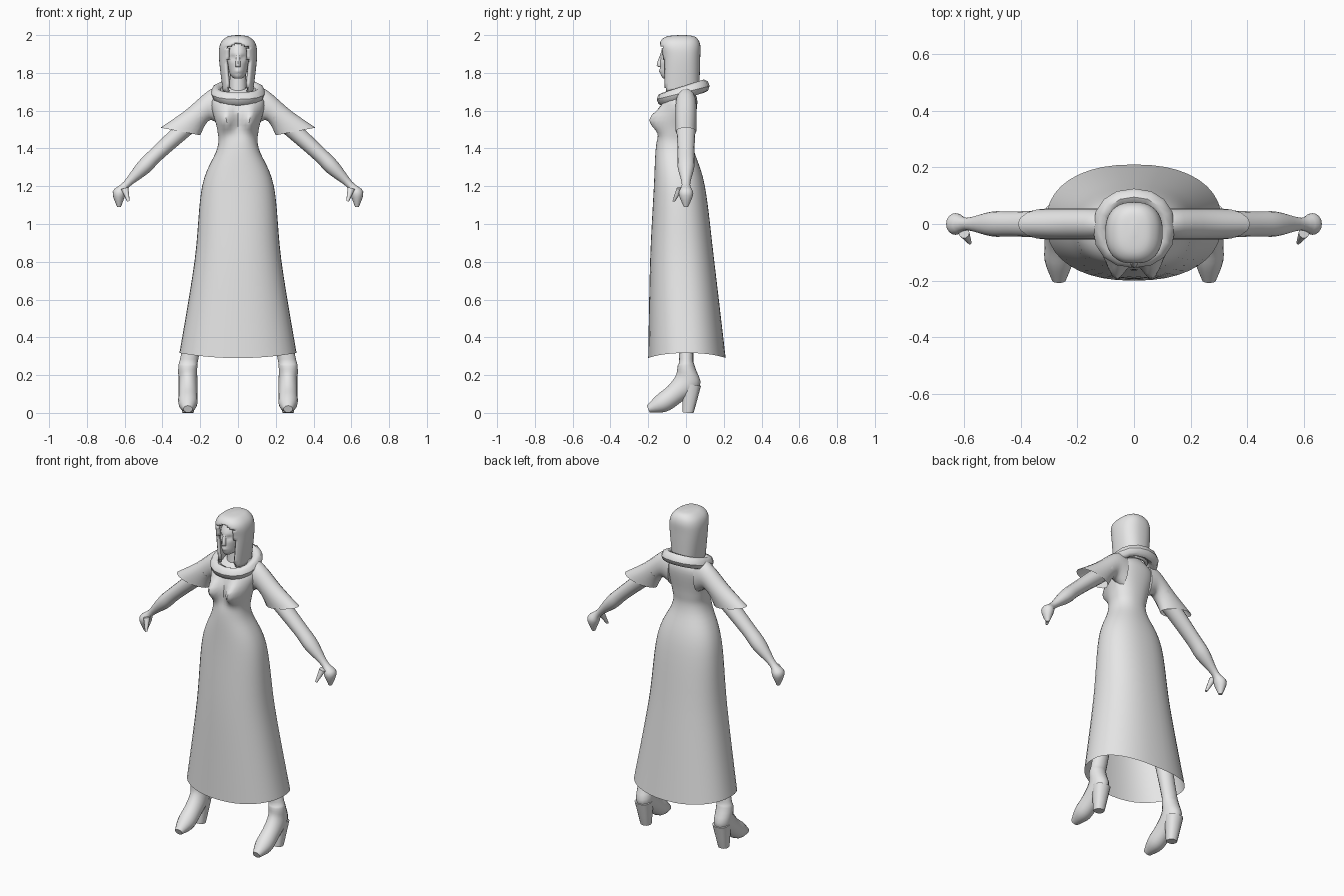
import bpy, bmesh, math
from mathutils import Vector

cube = bpy.data.objects.get("Cube")
if cube:
    bpy.data.objects.remove(cube, do_unlink=True)

light_grey = (0.8, 0.8, 0.8, 1)
grey = bpy.data.materials.new("light_grey")
grey.use_nodes = True
grey.diffuse_color = light_grey
grey.node_tree.nodes["Principled BSDF"].inputs["Base Color"].default_value = light_grey


def spline(rings, steps):
    """Catmull-Rom interpolation between rings."""
    last = len(rings) - 1
    result = []
    for i in range(last):
        before, start, end, after = (rings[max(0, min(last, i + k))] for k in (-1, 0, 1, 2))
        for step in range(steps):
            t = step / steps
            result.append([q + t / 2 * (r - p + t * (2 * p - 5 * q + 4 * r - s + t * (3 * (q - r) + s - p)))
                           for p, q, r, s in zip(before, start, end, after)])
    return result + [rings[last]]


def upright(profile):
    """Level rings from height, front, back and half width."""
    return [(front, z, back, z, width, 0) for z, front, back, width in profile]


def limb(path, flatness=1, offset=lambda height: 0, widest=1):
    """Rings square to a path of points, each with a radius."""
    rings = []
    for i, (across, height, radius) in enumerate(path):
        before, after = path[max(i - 1, 0)], path[min(i + 1, len(path) - 1)]
        along = Vector((after[0] - before[0], after[1] - before[1])).normalized() * radius
        rings.append((across - along.y, height + along.x, across + along.y, height - along.x,
                      min(radius * flatness, widest), offset(height)))
    return rings


def power(value, exponent):
    return math.copysign(abs(value) ** exponent, value)


def loft(name, plane, rings, sides=16, steps=4, exponent=1, caps=(True, True),
         mirror=False, shape=None, cut=None, thickness=0):
    """Skin a row of rings, each spanning two points of the xz or yz plane."""
    def place(along, height, across):
        return Vector((along, across, height) if plane == "xz" else (across, along, height))

    bm = bmesh.new()
    rows = []
    for a, a_height, b, b_height, width, offset in spline(rings, steps):
        first, second = place(a, a_height, offset), place(b, b_height, offset)
        centre, reach, spread = (first + second) / 2, (first - second) / 2, place(0, 0, width)
        row = []
        for k in range(sides):
            turn = math.tau * k / sides
            co = centre + reach * power(math.cos(turn), exponent) + spread * power(math.sin(turn), exponent)
            row.append(bm.verts.new(shape(co) if shape else co))
        rows.append(row)
    for lower, upper in zip(rows, rows[1:]):
        for k in range(sides):
            after = (k + 1) % sides
            bm.faces.new((lower[k], lower[after], upper[after], upper[k]))
    for row, closed in zip((rows[0], rows[-1]), caps):
        if closed:
            bm.faces.new(row)
    bmesh.ops.recalc_face_normals(bm, faces=bm.faces)
    if cut:
        opening = [face for face in bm.faces if cut(face.calc_center_median())]
        bmesh.ops.delete(bm, geom=opening, context="FACES")
    mesh = bpy.data.meshes.new(name)
    bm.to_mesh(mesh)
    bm.free()
    mesh.materials.append(grey)
    part = bpy.data.objects.new(name, mesh)
    bpy.context.collection.objects.link(part)
    if thickness:
        part.modifiers.new("thickness", "SOLIDIFY").thickness = thickness
    if mirror:
        part.modifiers.new("mirror", "MIRROR")
    bpy.ops.object.select_all(action="DESELECT")
    part.select_set(True)
    bpy.context.view_layer.objects.active = part
    bpy.ops.object.shade_smooth_by_angle(angle=math.radians(50))


def bump(co, x, z, width, height):
    """Soft mound, the same on both sides, that fades away from x and z."""
    return math.exp(-((abs(co.x) - x) / width) ** 2 - ((co.z - z) / height) ** 2)


# Dress, its hem raised at the sides and its bust shaped
def shape_dress(co):
    co.z += 0.4 * co.x ** 2 * max(0, 1 - co.z)
    if co.y < -0.03:
        co.y -= 0.07 * bump(co, 0.065, 1.55, 0.04, 0.06)
    return co


loft("dress", "yz", upright([
    (0.29, -0.2, 0.21, 0.31), (0.8, -0.19, 0.15, 0.23), (1.2, -0.17, 0.1, 0.19),
    (1.4, -0.16, 0.04, 0.11), (1.5, -0.14, 0.04, 0.11), (1.65, -0.12, 0.06, 0.14),
    (1.72, -0.06, 0.03, 0.05)]),
    sides=40, steps=6, exponent=0.88, caps=(False, True), shape=shape_dress)

# Flared sleeves
sleeve_edges = [(0.08, 1.72, 0.09, 1.52), (0.15, 1.71, 0.14, 1.55),
                (0.28, 1.6, 0.17, 1.53), (0.41, 1.51, 0.2, 1.47)]
loft("sleeve", "xz", [(*edge, 0.055, 0) for edge in sleeve_edges], caps=(True, False), mirror=True)

# Arms with curled hands
loft("arm", "xz", limb([
    (0.2, 1.58, 0.05), (0.42, 1.38, 0.04), (0.5, 1.3, 0.04), (0.59, 1.21, 0.02),
    (0.63, 1.16, 0.035), (0.63, 1.09, 0.01)], flatness=1.1), mirror=True)
loft("thumb", "xz", limb([(0.6, 1.19, 0.02), (0.58, 1.12, 0.007)],
                         offset=lambda height: (height - 1.25) / 2), sides=10, mirror=True)


# Legs spread downward and run into heeled shoes that rest on the ground
def stance(height):
    return 0.265 - max(0, height - 0.25) / 5


def shape_shoe(co):
    co.z = max(co.z, 0)
    return co


loft("leg", "yz", limb([
    (-0.02, 1, 0.08), (0, 0.35, 0.04), (0, 0.25, 0.045), (0.01, 0.17, 0.07),
    (-0.06, 0.1, 0.055), (-0.13, 0.05, 0.05), (-0.2, 0.02, 0.02)],
    flatness=1.2, offset=stance, widest=0.05), mirror=True, shape=shape_shoe)
loft("shoe_heel", "yz", limb([(0.03, 0.15, 0.05), (0.01, 0, 0.03)], offset=stance),
     sides=12, exponent=0.8, mirror=True, shape=shape_shoe)

# Cowl collar, a rolled ring tilted up at the back
collar_rings = []
for k in range(9):
    turn = math.tau * k / 8
    radius, rise = 0.115 + 0.03 * math.cos(turn), 0.035 * math.sin(turn)
    collar_rings.append((-radius - 0.01, 1.66 + rise, radius - 0.02, 1.73 + rise, radius, 0))
loft("collar", "yz", collar_rings, steps=1, exponent=0.9, caps=(False, False))

# Neck
loft("neck", "yz", limb([(-0.03, 1.62, 0.05), (-0.03, 1.85, 0.04)]))


# Face with sunken eyes and full lips
def shape_face(co):
    if co.y < -0.08:
        co.y += 0.012 * bump(co, 0.026, 1.88, 0.014, 0.013) - 0.008 * bump(co, 0, 1.81, 0.018, 0.008)
    return co


loft("face", "yz", upright([
    (1.77, -0.12, -0.06, 0.02), (1.8, -0.135, 0.02, 0.045),
    (1.9, -0.135, 0.05, 0.06), (1.97, -0.1, 0.03, 0.04)]), sides=40, steps=10, shape=shape_face)
loft("nose", "yz", upright([
    (1.9, -0.135, -0.12, 0.008), (1.84, -0.155, -0.12, 0.014), (1.83, -0.13, -0.12, 0.01)]), sides=8)


# Long straight hair, parted around the face
def face_opening(co):
    return co.y < -0.05 and abs(co.x) < 0.058 and co.z < 1.96 - 0.4 * abs(co.x)


loft("hair", "yz", upright([
    (1.7, -0.13, 0.07, 0.08), (1.87, -0.13, 0.075, 0.1), (1.95, -0.14, 0.075, 0.095),
    (1.99, -0.11, 0.05, 0.06), (2, -0.04, 0, 0.01)]),
    sides=40, steps=6, exponent=0.82, caps=(False, True), cut=face_opening, thickness=0.018)
